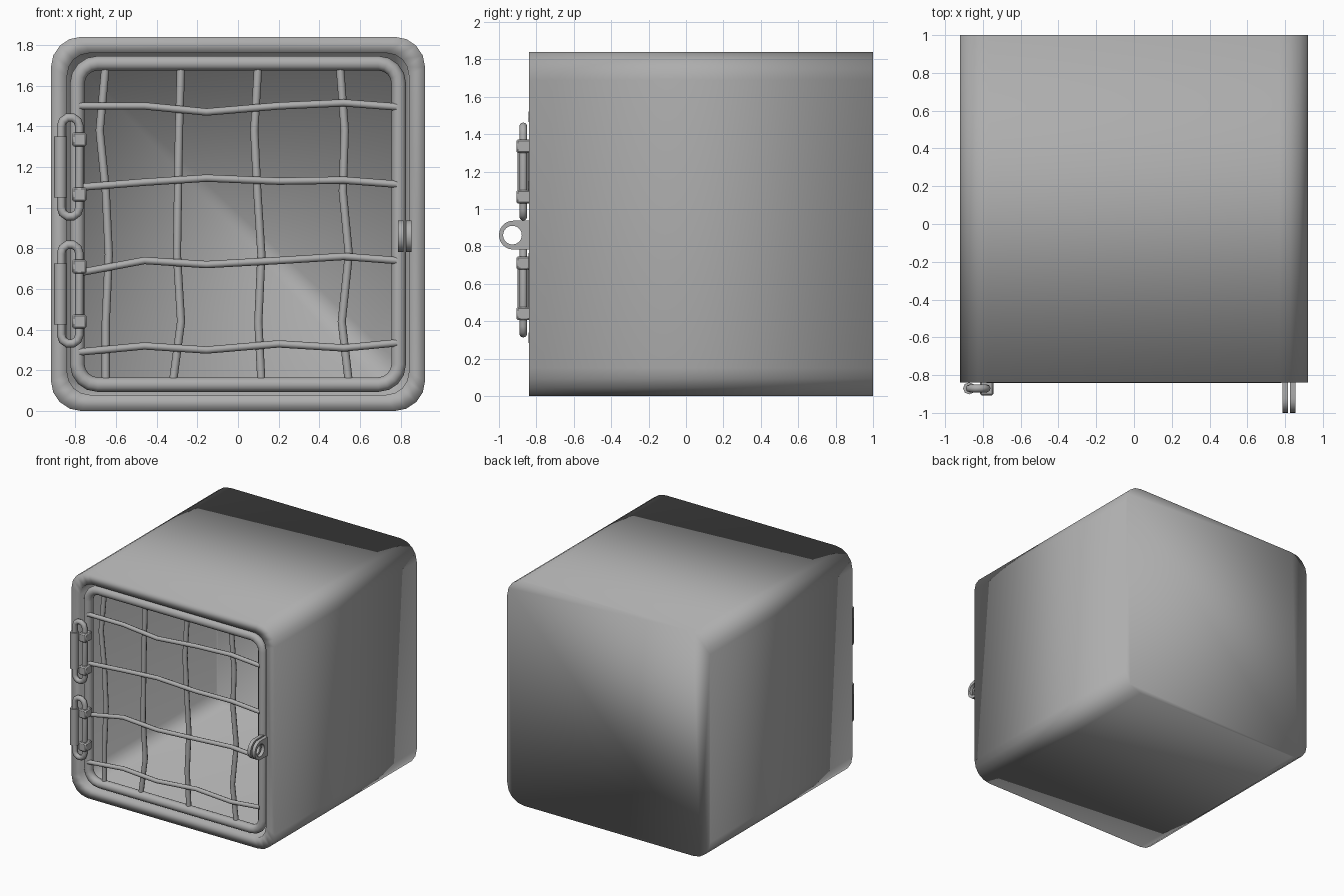
import bpy, bmesh, math

if "Cube" in bpy.data.objects:
    bpy.data.objects.remove(bpy.data.objects["Cube"], do_unlink=True)

GREY = (0.42, 0.42, 0.42, 1)
MID = 0.92          # height of the box centre
FRONT = -0.84       # front plane of the box

grey = bpy.data.materials.new("plain grey")
grey.use_nodes = True
grey.diffuse_color = GREY
grey.node_tree.nodes["Principled BSDF"].inputs["Base Color"].default_value = GREY


def activate(ob):
    bpy.ops.object.select_all(action="DESELECT")
    ob.select_set(True)
    bpy.context.view_layer.objects.active = ob


def finish(name, bm, smooth_all=False):
    bmesh.ops.recalc_face_normals(bm, faces=bm.faces)
    mesh = bpy.data.meshes.new(name)
    bm.to_mesh(mesh)
    bm.free()
    mesh.materials.append(grey)
    ob = bpy.data.objects.new(name, mesh)
    bpy.context.collection.objects.link(ob)
    activate(ob)
    if smooth_all:
        bpy.ops.object.shade_smooth()
    else:
        bpy.ops.object.shade_smooth_by_angle(angle=math.radians(40))
    return ob


def rounded_square(half, radius, steps=4):
    pts = []
    for corner in range(4):
        a0 = corner * math.pi / 2
        cx = math.copysign(half - radius, math.cos(a0 + math.pi / 4))
        cz = math.copysign(half - radius, math.sin(a0 + math.pi / 4))
        for i in range(steps + 1):
            a = a0 + i / steps * math.pi / 2
            pts.append((cx + radius * math.cos(a), cz + radius * math.sin(a)))
    return pts


def loft(name, profile, closed):
    """Join rounded-square rings given as (half size, corner radius, y)."""
    bm = bmesh.new()
    rings = [[bm.verts.new((x, y, MID + z)) for x, z in rounded_square(h, r)]
             for h, r, y in profile]
    pairs = list(zip(rings, rings[1:]))
    if closed:
        pairs.append((rings[-1], rings[0]))
    else:
        bm.faces.new(rings[0])
        bm.faces.new(rings[-1])
    for a, b in pairs:
        for i in range(len(a)):
            j = (i + 1) % len(a)
            bm.faces.new((a[i], a[j], b[j], b[i]))
    return finish(name, bm, smooth_all=True)


def tube(name, pts, radius, cyclic=False):
    curve = bpy.data.curves.new(name, "CURVE")
    curve.dimensions = "3D"
    curve.bevel_depth = radius
    curve.bevel_resolution = 2
    curve.use_fill_caps = True
    spline = curve.splines.new("POLY")
    spline.points.add(len(pts) - 1)
    for p, co in zip(spline.points, pts):
        p.co = (*co, 1)
    spline.use_cyclic_u = cyclic
    curve.materials.append(grey)
    ob = bpy.data.objects.new(name, curve)
    bpy.context.collection.objects.link(ob)
    activate(ob)
    bpy.ops.object.convert(target="MESH")
    bpy.ops.object.shade_smooth_by_angle(angle=math.radians(50))


def block(name, centre, size):
    bm = bmesh.new()
    bmesh.ops.create_cube(bm, size=1)
    for v in bm.verts:
        v.co = [c + s * k for c, s, k in zip(centre, size, v.co)]
    bmesh.ops.bevel(bm, geom=bm.edges[:], offset=0.008, segments=1, affect="EDGES")
    finish(name, bm)


# Hollow box with an open front
loft("box_shell", [(0.92, 0.15, 1), (0.92, 0.15, FRONT),
                   (0.84, 0.11, FRONT), (0.84, 0.11, 0.92)], closed=False)

# Round door frame
ring = []
for i in range(12):
    a = i * math.tau / 12
    d = 0.036 * math.cos(a)
    ring.append((0.79 + d, 0.1 + d, FRONT + 0.036 + 0.036 * math.sin(a)))
loft("door_frame", ring, closed=True)

# Bent bars of the door
heights = (1.71, 1.38, 1.08, 0.77, 0.44, 0.14)
upright = [(-0.65, -0.68, -0.65, -0.635, -0.65, -0.65),
           (-0.28, -0.29, -0.295, -0.30, -0.28, -0.32),
           (0.10, 0.08, 0.095, 0.115, 0.10, 0.115),
           (0.50, 0.525, 0.515, 0.545, 0.51, 0.545)]
for xs in upright:
    tube("upright_bar", [(x, -0.80, z) for x, z in zip(xs, heights)], 0.02)

widths = (-0.78, -0.46, -0.155, 0.2, 0.52, 0.78)
level = [(1.50, 1.50, 1.47, 1.50, 1.515, 1.495),
         (1.10, 1.125, 1.145, 1.13, 1.135, 1.115),
         (0.68, 0.74, 0.72, 0.74, 0.76, 0.74),
         (0.29, 0.32, 0.30, 0.33, 0.31, 0.335)]
for zs in level:
    tube("level_bar", [(x, -0.825, z) for x, z in zip(widths, zs)], 0.018)

# Hinges: long link, barrel on the box side, two clips on the door side
for z in (1.20, 0.575):
    link = []
    for i in range(12):
        a = i * math.pi / 11 if i < 6 else (i - 1) * math.pi / 10
        a = (i % 6) * math.pi / 5 + (math.pi if i > 5 else 0)
        end = 0.2 if i < 6 else -0.2
        link.append((-0.825 + 0.045 * math.cos(a), -0.87, z + end + 0.045 * math.sin(a)))
    tube("hinge_link", link, 0.021, cyclic=True)
    tube("hinge_barrel", [(-0.873, -0.87, z + s * 0.15) for s in (-1, 1)], 0.032)
    for s in (-1, 1):
        block("hinge_clip", (-0.78, -0.865, z + s * 0.135), (0.07, 0.085, 0.07))

# Pair of latch eyes on the right edge
for x in (0.80, 0.84):
    bm = bmesh.new()
    loops = []
    for side in (-0.014, 0.014):
        outer, inner = [], []
        for i in range(24):
            a = i * math.tau / 24
            c, s = math.cos(a), math.sin(a)
            m = max(abs(c), abs(s))
            if c > 0.01:
                oy, oz = 0.11 * c / m, 0.077 * s / m
            else:
                oy, oz = 0.075 * c, 0.077 * s
            outer.append(bm.verts.new((x + side, -0.925 + oy, 0.86 + oz)))
            inner.append(bm.verts.new((x + side, -0.928 + 0.05 * c, 0.86 + 0.05 * s)))
        loops.append((outer, inner))
    (o1, i1), (o2, i2) = loops
    for a, b in ((o1, i1), (i1, i2), (i2, o2), (o2, o1)):
        for k in range(24):
            n = (k + 1) % 24
            bm.faces.new((a[k], a[n], b[n], b[k]))
    finish("latch_eye", bm)
